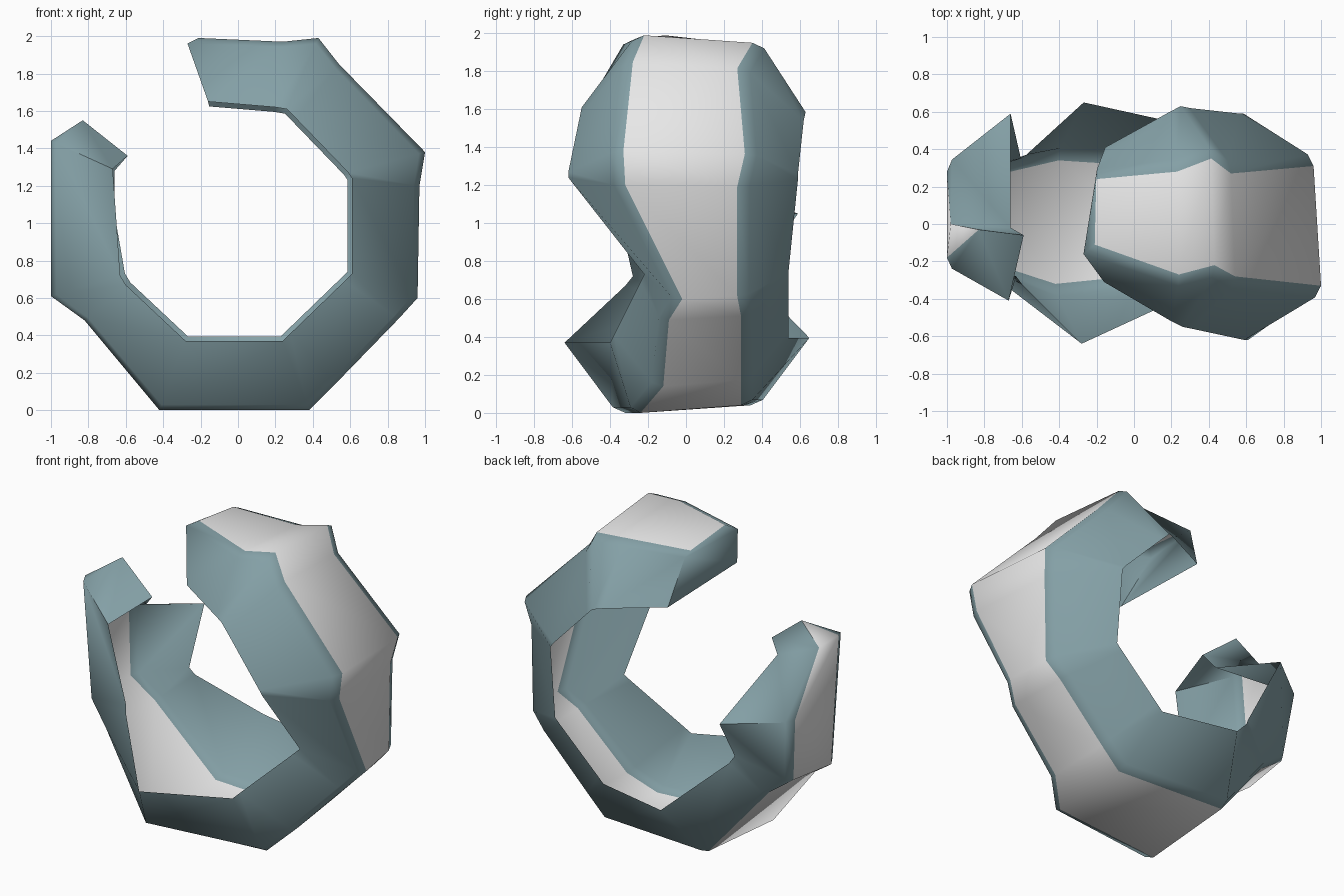
import bpy
import bmesh
import math
from mathutils import Vector

cube = bpy.data.objects.get("Cube")
if cube:
    bpy.data.objects.remove(cube, do_unlink=True)


def make_material(name, rgb):
    mat = bpy.data.materials.new(name)
    mat.use_nodes = True
    mat.diffuse_color = (*rgb, 1)
    mat.node_tree.nodes["Principled BSDF"].inputs["Base Color"].default_value = (*rgb, 1)
    return mat


WHITE, TEAL = 0, 1
materials = [make_material("pale_white", (0.8, 0.8, 0.8)),
             make_material("slate_teal", (0.23, 0.35, 0.38))]

# Stations around the open ring:
# outer (x, z), outer (front y, back y), inner (x, z), inner (front y, back y)
STATIONS = [
    ((-.21, 1.99), (-.11, .24), (-.16, 1.65), (-.31, .41)),
    ((.24, 1.97), (-.27, .28), (.2, 1.62), (-.52, .6)),
    ((.43, 1.99), (-.22, .35), (.26, 1.61), (-.55, .63)),
    ((.54, 1.85), (-.28, .27), (.31, 1.56), (-.56, .62)),
    ((1, 1.38), (-.33, .31), (.59, 1.27), (-.62, .59)),
    ((.97, 1.2), (-.32, .27), (.61, 1.24), (-.62, .59)),
    ((.96, .6), (-.02, .27), (.61, .73), (-.22, .54)),
    ((.86, .49), (-.09, .29), (.57, .69), (-.24, .54)),
    ((.52, .14), (-.12, .29), (.28, .41), (-.38, .54)),
    ((.38, 0), (-.24, .29), (.24, .37), (-.4, .54)),
    ((-.42, 0), (-.32, .34), (-.28, .37), (-.64, .65)),
    ((-.82, .48), (-.19, .25), (-.6, .67), (-.32, .37)),
    ((-1, .61), (-.1, .24), (-.63, .72), (-.28, .35)),
]
RING_CENTRE = Vector((0, 1))
BACK_SCALE = .96


def front_point(xz, y):
    return Vector((xz[0], y, xz[1]))


def back_point(xz, y):
    """The back rim of the ring is slightly smaller than the front one."""
    x, z = RING_CENTRE.lerp(Vector(xz), BACK_SCALE)
    return Vector((x, y, z))


def section(inner_front, outer_front, outer_back, inner_back):
    """Channel cross-section with a narrow chamfer beside the outer band."""
    side = Vector((0, .04, 0))
    return [inner_front,
            outer_front.lerp(inner_front, .08) - side, outer_front,
            outer_back, outer_back.lerp(inner_back, .08) + side,
            inner_back]


rows = [section(front_point(inner, inner_y[0]), front_point(outer, outer_y[0]),
                back_point(outer, outer_y[1]), back_point(inner, inner_y[1]))
        for outer, outer_y, inner, inner_y in STATIONS]
# Last section slants, because the front wall is longer than the back wall
rows.append(section(Vector((-.67, -.41, 1.29)), Vector((-1, -.18, 1.44)),
                    Vector((-1, .28, 1.05)), Vector((-.66, .59, 1.05))))
# Pointed front corner of the long arm's end
rows[0][1] = Vector((-.27, -.16, 1.96))

bm = bmesh.new()
grid = [[bm.verts.new(p) for p in row] for row in rows]


def add_face(verts, material):
    bm.faces.new(verts).material_index = material


# Channel walls: white outer band, teal flared sides
for row, following in zip(grid, grid[1:]):
    for k in range(len(row) - 1):
        add_face((row[k], row[k + 1], following[k + 1], following[k]),
                 WHITE if k == 2 else TEAL)

# Teal panel that closes the end of the long arm
inner_front, rim_front, band_front, band_back, rim_back, inner_back = grid[0]
add_face((rim_front, band_front, band_back, rim_back), TEAL)
add_face((inner_front, rim_front, rim_back, inner_back), TEAL)

# Folded tip that closes the end of the short arm
inner_front, rim_front, band_front, band_back, rim_back, inner_back = grid[-1]
peak = bm.verts.new((-.83, -.03, 1.55))
beak = bm.verts.new((-.59, -.06, 1.36))
fold_outer = bm.verts.new((-.98, 0, 1.42))
fold_inner = bm.verts.new((-.66, -.02, 1.28))
for verts, material in (
        ((inner_front, rim_front, peak, beak), TEAL),
        ((rim_front, band_front, peak), TEAL),
        ((band_front, fold_outer, peak), WHITE),
        ((band_front, band_back, fold_outer), WHITE),
        ((band_back, rim_back, fold_outer), TEAL),
        ((rim_back, inner_back, fold_inner, fold_outer), TEAL),
        ((fold_outer, fold_inner, beak, peak), TEAL)):
    add_face(verts, material)

bmesh.ops.recalc_face_normals(bm, faces=bm.faces)
mesh = bpy.data.meshes.new("open_ring_shell")
bm.to_mesh(mesh)
bm.free()
for mat in materials:
    mesh.materials.append(mat)
ring = bpy.data.objects.new("open_ring_shell", mesh)
bpy.context.collection.objects.link(ring)

bpy.ops.object.select_all(action='DESELECT')
ring.select_set(True)
bpy.context.view_layer.objects.active = ring
bpy.ops.object.shade_smooth_by_angle(angle=math.radians(75))
